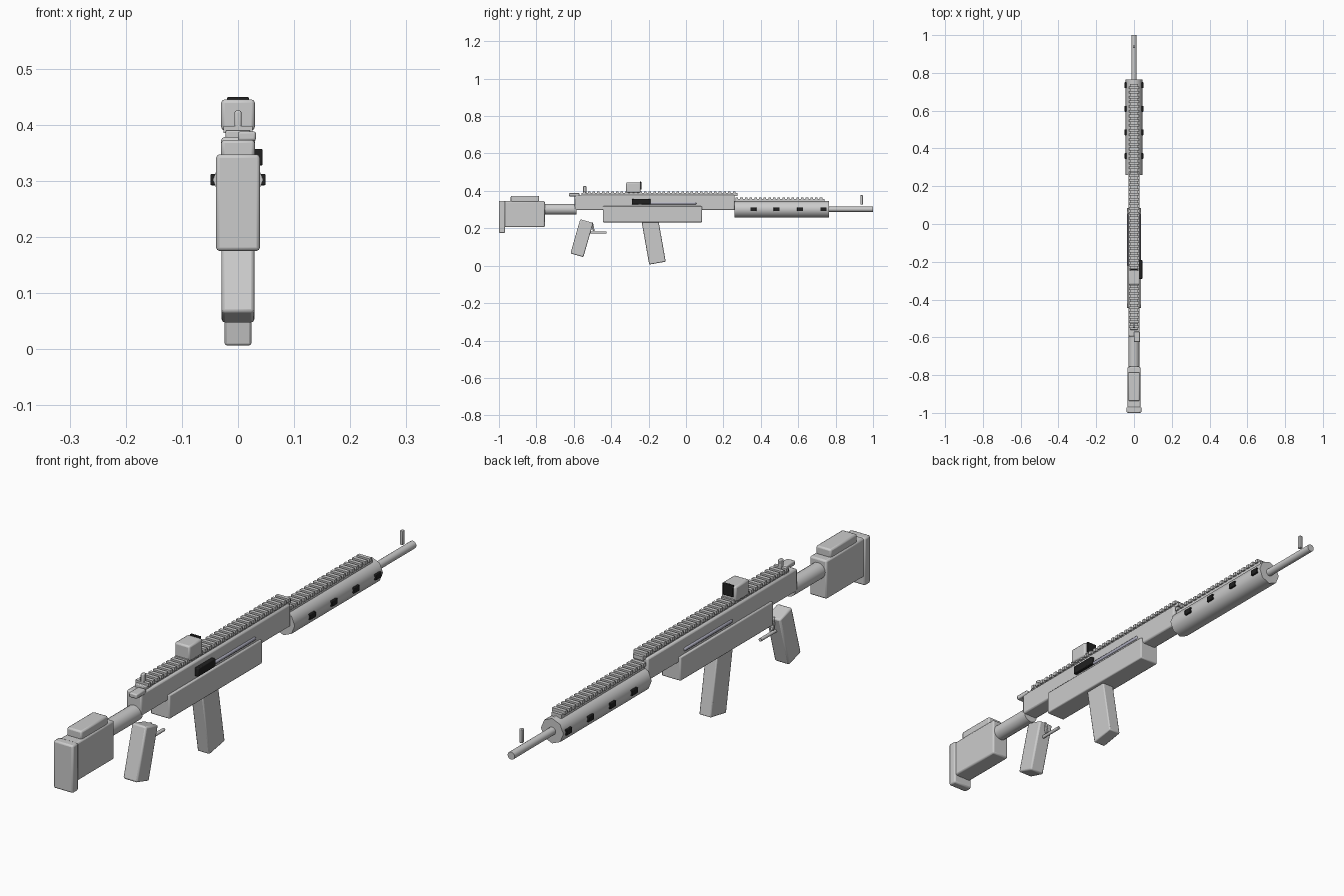
import bpy, bmesh, math
from mathutils import Matrix

cube = bpy.data.objects.get("Cube")
if cube:
    bpy.data.objects.remove(cube)


def material(name, rgb):
    m = bpy.data.materials.new(name)
    m.use_nodes = True
    m.diffuse_color = (*rgb, 1)
    m.node_tree.nodes["Principled BSDF"].inputs["Base Color"].default_value = (*rgb, 1)
    return m


GREY = material("light grey", (0.6, 0.6, 0.6))
BLACK = material("black", (0.015, 0.015, 0.015))
STEEL = material("blue steel", (0.45, 0.45, 0.55))


def finish(name, bm, mat, bevel=0.0):
    mesh = bpy.data.meshes.new(name)
    bm.to_mesh(mesh)
    bm.free()
    mesh.materials.append(mat)
    ob = bpy.data.objects.new(name, mesh)
    bpy.context.collection.objects.link(ob)
    if bevel:
        mod = ob.modifiers.new("bevel", "BEVEL")
        mod.width, mod.segments = bevel, 2
    bpy.ops.object.select_all(action="DESELECT")
    ob.select_set(True)
    bpy.context.view_layer.objects.active = ob
    bpy.ops.object.shade_smooth_by_angle(angle=math.radians(50))
    return ob


def add_box(bm, x, y, z, turn=0.0):
    """Box from (min, max) ranges, turned about x around its centre."""
    size = [b - a for a, b in (x, y, z)]
    mid = [(a + b) / 2 for a, b in (x, y, z)]
    bmesh.ops.create_cube(bm, size=1, matrix=Matrix.Translation(mid)
                          @ Matrix.Rotation(math.radians(turn), 4, "X")
                          @ Matrix.Diagonal((*size, 1)))


def box(name, x, y, z, mat=GREY, bevel=0.006, turn=0.0):
    bm = bmesh.new()
    x = x if isinstance(x, tuple) else (-x, x)
    add_box(bm, x, y, z, turn)
    return finish(name, bm, mat, bevel)


def tube(name, r, y, z, sides=16, mat=GREY):
    bm = bmesh.new()
    bmesh.ops.create_cone(bm, cap_ends=True, segments=sides, radius1=r, radius2=r,
                          depth=y[1] - y[0],
                          matrix=Matrix.Translation((0, sum(y) / 2, z))
                          @ Matrix.Rotation(math.pi / 2, 4, "X"))
    return finish(name, bm, mat)


def rail(name, y, z, pitch=0.025):
    """Slotted rail: a flat base with evenly spaced cross teeth."""
    bm = bmesh.new()
    add_box(bm, (-0.02, 0.02), y, (z - 0.004, z + 0.01))
    count = round((y[1] - y[0]) / pitch)
    for i in range(count):
        start = y[0] + i * pitch
        add_box(bm, (-0.026, 0.026), (start, start + pitch * 0.55), (z + 0.007, z + 0.02))
    return finish(name, bm, GREY)


AXIS = 0.302

# Barrel, handguard and its side vents
tube("barrel", 0.014, (0.74, 1.0), AXIS)
tube("handguard", 0.045, (0.26, 0.765), AXIS, sides=8)
for i in range(4):
    y = 0.36 + i * 0.125
    for side, s in (("left", 1), ("right", -1)):
        box(f"vent_{side}_{i + 1}", tuple(sorted((s * 0.038, s * 0.049))),
            (y - 0.016, y + 0.016), (AXIS - 0.01, AXIS + 0.01), BLACK, 0.002)
box("front_sight", 0.006, (0.932, 0.946), (0.327, 0.377), bevel=0.002)

# Receivers and rails
box("upper_receiver", 0.03, (-0.595, 0.26), (0.297, 0.378))
box("lower_receiver", 0.038, (-0.445, 0.085), (0.232, 0.318), bevel=0.004)
rail("receiver_rail", (-0.55, 0.275), 0.378)
rail("handguard_rail", (0.265, 0.74), 0.346)

# Bolt and ejection port cover
box("bolt_strip", 0.035, (-0.22, 0.055), (0.327, 0.339), STEEL, 0.004)
box("port_cover", (0.026, 0.044), (-0.29, -0.19), (0.327, 0.357), BLACK, 0.003)

# Sights and charging handle
box("optic_body", 0.03, (-0.32, -0.243), (0.39, 0.445))
box("optic_lens", 0.02, (-0.247, -0.238), (0.407, 0.449), BLACK, 0.002)
box("rear_sight", 0.006, (-0.55, -0.532), (0.376, 0.425), bevel=0.003)
box("rear_sight_base", 0.022, (-0.56, -0.525), (0.374, 0.39), bevel=0.003)
box("charging_handle", (0.0, 0.032), (-0.625, -0.57), (0.371, 0.388), bevel=0.004)

# Magazine, grip and trigger group
box("magazine", 0.024, (-0.22, -0.13), (0.012, 0.27), bevel=0.004, turn=10)
box("grip", 0.029, (-0.593, -0.521), (0.052, 0.242), turn=-16)
tube("trigger_guard", 0.006, (-0.53, -0.424), 0.177, sides=12)
box("trigger", 0.005, (-0.503, -0.493), (0.185, 0.232), bevel=0.002, turn=12)

# Buttstock
tube("buffer_tube", 0.029, (-0.77, -0.585), AXIS)
box("stock", 0.034, (-0.975, -0.755), (0.206, 0.345))
box("cheek_rest", 0.03, (-0.937, -0.785), (0.34, 0.373))
box("butt_pad", 0.039, (-1.0, -0.967), (0.175, 0.347))
